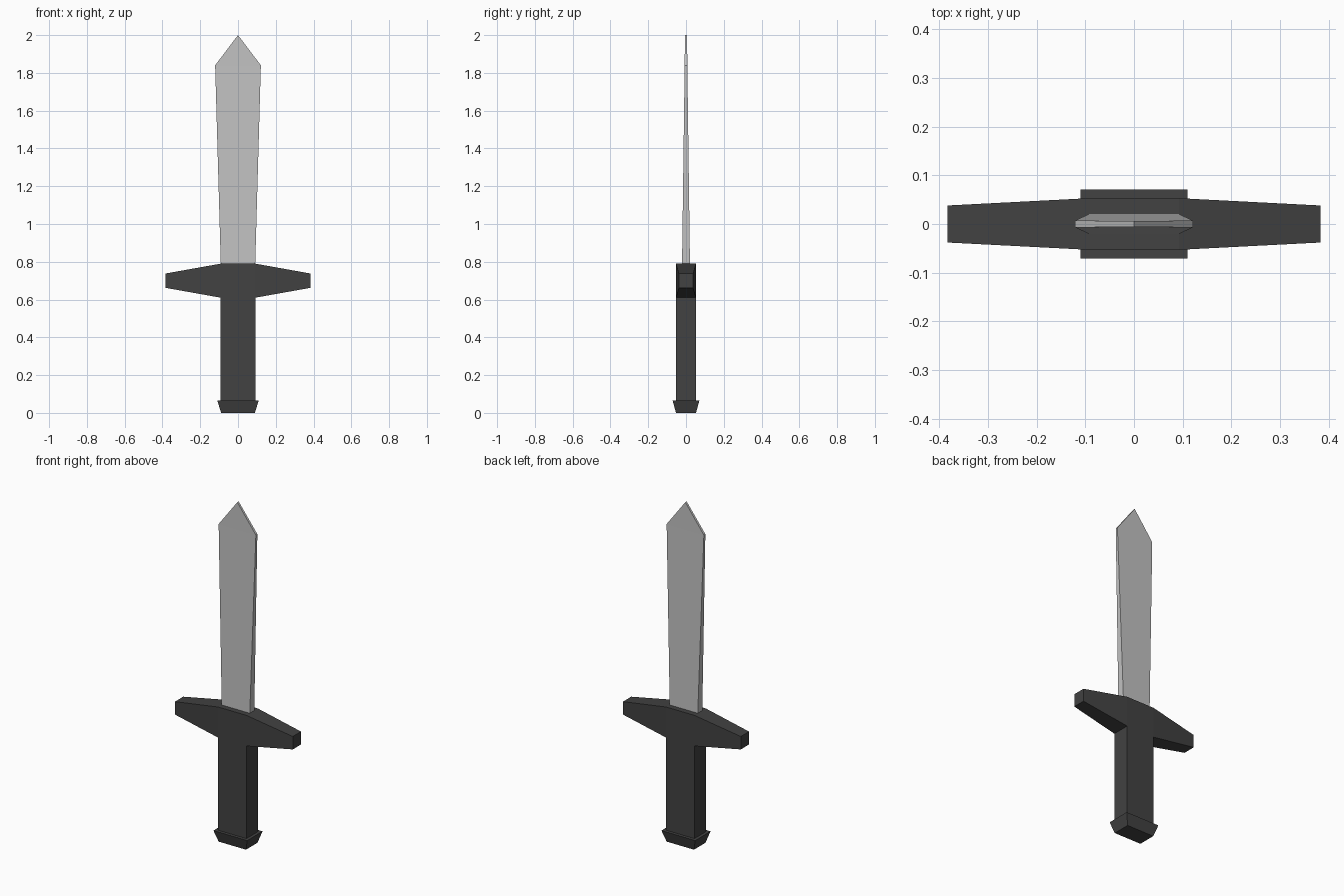
import bpy, bmesh

if "Cube" in bpy.data.objects:
    bpy.data.objects.remove(bpy.data.objects["Cube"])


def material(name, value):
    m = bpy.data.materials.new(name)
    m.diffuse_color = (value, value, value, 1)
    m.use_nodes = True
    m.node_tree.nodes["Principled BSDF"].inputs["Base Color"].default_value = m.diffuse_color
    return m


steel = material("pale steel grey", 0.54)
dark = material("dark charcoal", 0.054)


def loft(name, sections, mat):
    """Skin a row of four-point rings and cap both ends."""
    bm = bmesh.new()
    rings = [[bm.verts.new(p) for p in ring] for ring in sections]
    for a, b in zip(rings, rings[1:]):
        for i in range(4):
            j = (i + 1) % 4
            bm.faces.new((a[i], a[j], b[j], b[i]))
    bm.faces.new(rings[0][::-1])
    bm.faces.new(rings[-1])
    # the blade tip closes to an edge, so weld coincident points
    bmesh.ops.remove_doubles(bm, verts=bm.verts, dist=1e-5)
    bmesh.ops.recalc_face_normals(bm, faces=bm.faces)
    mesh = bpy.data.meshes.new(name)
    bm.to_mesh(mesh)
    bm.free()
    mesh.materials.append(mat)
    ob = bpy.data.objects.new(name, mesh)
    bpy.context.collection.objects.link(ob)
    return ob


def level(z, hx, hy):
    """Horizontal rectangle at height z."""
    return [(-hx, -hy, z), (hx, -hy, z), (hx, hy, z), (-hx, hy, z)]


def upright(x, hy, z0, z1):
    """Vertical rectangle across the guard at position x."""
    return [(x, -hy, z0), (x, hy, z0), (x, hy, z1), (x, -hy, z1)]


# Blade: widens and thins towards a pointed tip
loft("blade", [level(0.785, 0.091, 0.021),
               level(1.84, 0.121, 0.007),
               level(2.0, 0.0, 0.006)], steel)

# Crossguard: thick centre block with arms tapering to both ends
loft("crossguard", [upright(-0.383, 0.038, 0.662, 0.738),
                    upright(-0.092, 0.053, 0.61, 0.79),
                    upright(0.092, 0.053, 0.61, 0.79),
                    upright(0.383, 0.038, 0.662, 0.738)], dark)

# Grip: plain rectangular bar
loft("grip", [level(0.065, 0.092, 0.053), level(0.61, 0.092, 0.053)], dark)

# Pommel: flares upwards from the base
loft("pommel", [level(0.0, 0.089, 0.053), level(0.066, 0.11, 0.071)], dark)
